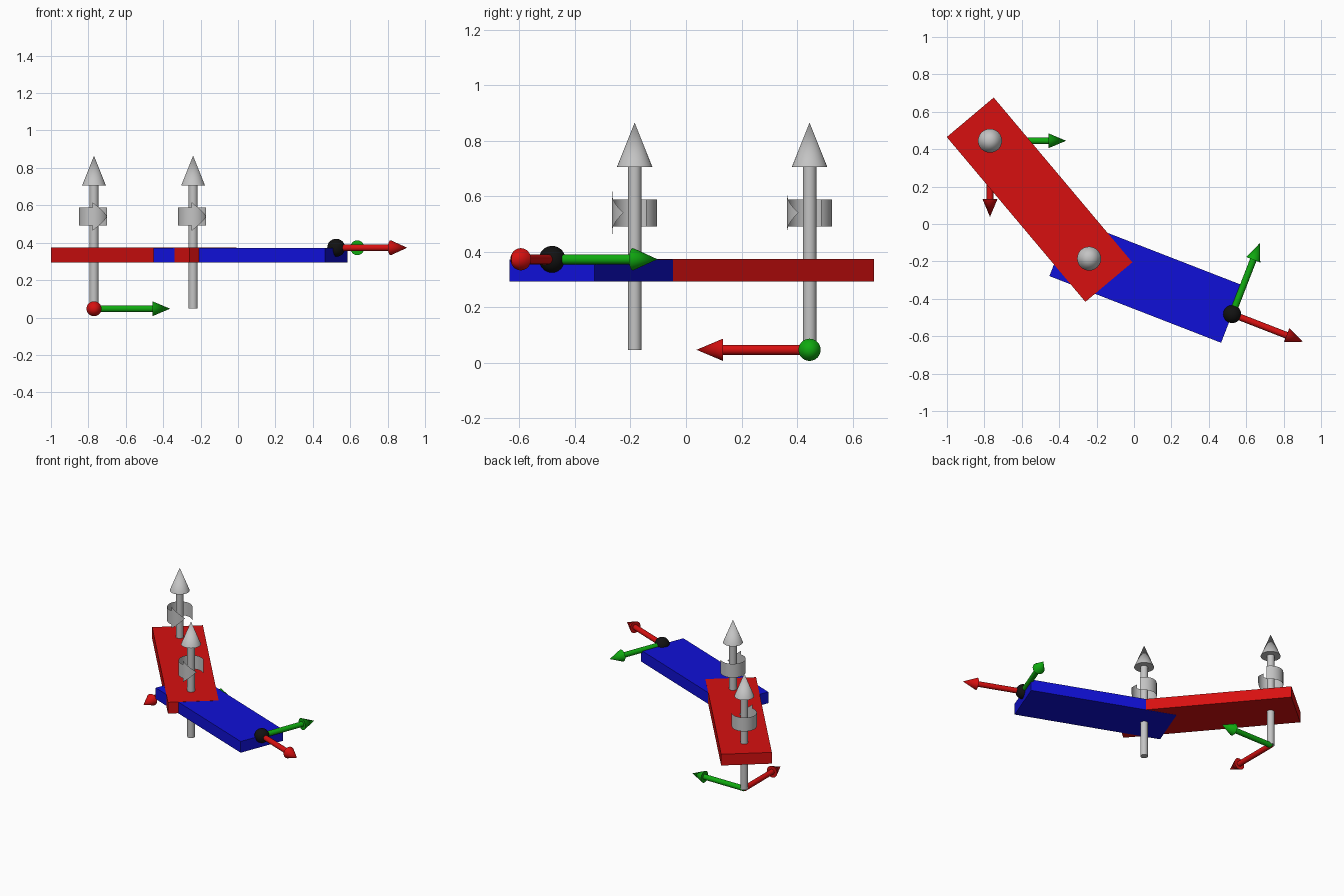
import bpy, bmesh
from math import sin, cos, radians, atan2
from mathutils import Vector

if "Cube" in bpy.data.objects:
    bpy.data.objects.remove(bpy.data.objects["Cube"], do_unlink=True)


def material(name, r, g, b):
    m = bpy.data.materials.new(name)
    m.use_nodes = True
    m.diffuse_color = (r, g, b, 1)
    m.node_tree.nodes["Principled BSDF"].inputs["Base Color"].default_value = (r, g, b, 1)
    return m


RED = material("red", 0.68, 0.005, 0.005)
BLUE = material("blue", 0.005, 0.005, 0.68)
GREEN = material("green", 0.005, 0.4, 0.005)
GREY = material("light grey", 0.55, 0.55, 0.55)
BLACK = material("black", 0.006, 0.006, 0.006)


def finish(name, mat, smooth=True):
    ob = bpy.context.object
    ob.name = name
    ob.data.materials.append(mat)
    if smooth:
        bpy.ops.object.shade_smooth_by_angle(angle=radians(40))
    return ob


# Arrow made of a cylinder shaft and a cone head
def arrow(name, mat, start, direction, length, shaft_r, head_len, head_r):
    start, d = Vector(start), Vector(direction).normalized()
    rot = d.to_track_quat('Z', 'Y').to_euler()
    body = length - head_len
    bpy.ops.mesh.primitive_cylinder_add(vertices=32, radius=shaft_r, depth=body,
                                        location=start + d * body / 2, rotation=rot)
    finish(name + "_shaft", mat)
    bpy.ops.mesh.primitive_cone_add(vertices=32, radius1=head_r, radius2=0, depth=head_len,
                                    location=start + d * (body + head_len / 2), rotation=rot)
    finish(name + "_head", mat)


# Flat bar running from one point towards another, with overhang at each end
def bar(name, mat, a, b, before, after, z):
    a, b = Vector(a), Vector(b)
    d = (b - a).normalized()
    p, q = a - d * before, b + d * after
    mid = (p + q) / 2
    bpy.ops.mesh.primitive_cube_add(size=1, location=(mid.x, mid.y, z),
                                    rotation=(0, 0, atan2(d.y, d.x)))
    bpy.context.object.scale = ((q - p).length, 2 * HALF, 0.08)
    finish(name, mat, False)


# Thin curved band with a wrapped arrowhead, showing the turning direction
def turn_band(name, centre, z):
    r, band_h, head_h, steps = 0.081, 0.049, 0.077, 40
    bm = bmesh.new()

    def strip(a0, a1, h0, h1, count):
        prev = None
        for i in range(count + 1):
            t = i / count
            a, h = radians(a0 + (a1 - a0) * t), h0 + (h1 - h0) * t
            pair = [bm.verts.new((r * cos(a), r * sin(a), s * h)) for s in (-1, 1)]
            if prev:
                bm.faces.new((prev[0], pair[0], pair[1], prev[1]))
            prev = pair

    strip(30, 264, band_h, band_h, steps)
    strip(264, 330, head_h, 0.0005, steps // 2)
    me = bpy.data.meshes.new(name)
    bm.to_mesh(me)
    bm.free()
    ob = bpy.data.objects.new(name, me)
    ob.location = (centre[0], centre[1], z)
    me.materials.append(GREY)
    for f in me.polygons:
        f.use_smooth = True
    bpy.context.collection.objects.link(ob)


# Key points of the linkage
BASE, ELBOW, TIP = (-0.77, 0.445), (-0.24, -0.185), (0.525, -0.482)
HALF, LINK_Z, FLOOR = 0.164, 0.333, 0.047

# Two links
bar("first_link", RED, BASE, ELBOW, HALF, HALF, LINK_Z + 0.0008)
bar("second_link", BLUE, ELBOW, TIP, HALF, 0, LINK_Z)

# Joint axes with turning bands
for label, p in (("base_joint", BASE), ("elbow_joint", ELBOW)):
    arrow(label + "_axis", GREY, (*p, FLOOR), (0, 0, 1), 0.818, 0.0245, 0.16, 0.064)
    turn_band(label + "_turn_band", p, 0.54)

# Coordinate frames at the base and at the free end
along = (Vector(TIP) - Vector(ELBOW)).normalized()
frames = (("base_frame", BASE, FLOOR, Vector((0, -1))),
          ("end_frame", TIP, LINK_Z + 0.04, along))
for label, p, z, x in frames:
    y = Vector((-x.y, x.x))
    arrow(label + "_x_arrow", RED, (*p, z), (*x, 0), 0.407, 0.018, 0.095, 0.04)
    arrow(label + "_y_arrow", GREEN, (*p, z), (*y, 0), 0.407, 0.018, 0.095, 0.04)

# Ball at the free end
bpy.ops.mesh.primitive_uv_sphere_add(segments=32, ring_count=16, radius=0.048,
                                     location=(*TIP, LINK_Z + 0.04))
finish("end_ball", BLACK)
